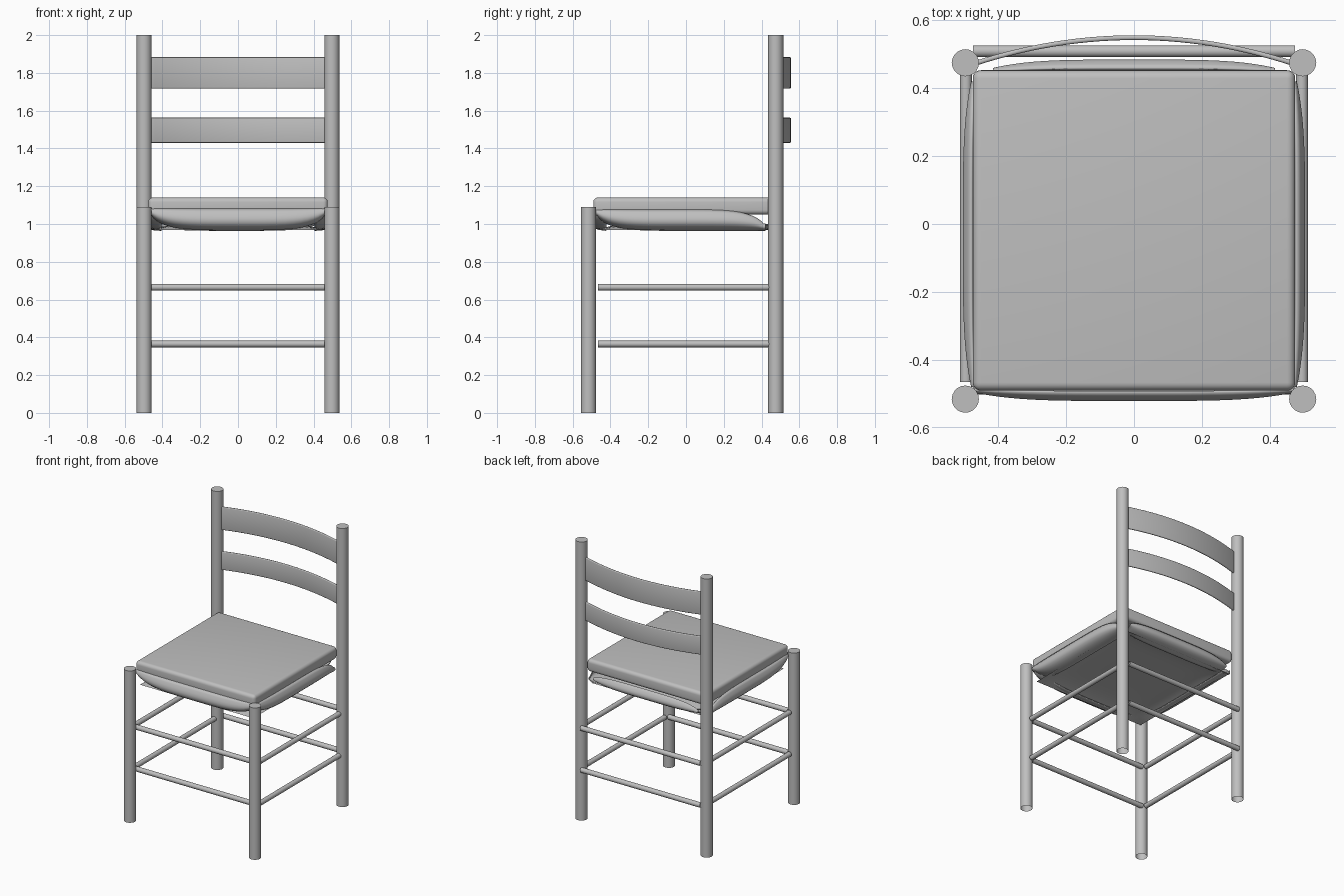
import bpy, bmesh, math
from mathutils import Matrix, Vector

cube = bpy.data.objects.get("Cube")
if cube:
    bpy.data.objects.remove(cube, do_unlink=True)

grey = bpy.data.materials.new("plain_grey")
grey.use_nodes = True
GREY = (0.52, 0.52, 0.52, 1)
grey.diffuse_color = GREY
grey.node_tree.nodes["Principled BSDF"].inputs["Base Color"].default_value = GREY


def finish(bm, name):
    mesh = bpy.data.meshes.new(name)
    bm.to_mesh(mesh)
    bm.free()
    mesh.materials.append(grey)
    for p in mesh.polygons:
        p.use_smooth = True
    mesh.set_sharp_from_angle(angle=math.radians(40))
    obj = bpy.data.objects.new(name, mesh)
    bpy.context.collection.objects.link(obj)
    return obj


def tube(name, start, end, radius, sides, cap_end=False):
    """Open cylinder between two points, optionally closed at its end."""
    a, b = Vector(start), Vector(end)
    turn = (b - a).to_track_quat("Z", "Y").to_matrix().to_4x4()
    bm = bmesh.new()
    bmesh.ops.create_cone(bm, cap_ends=True, segments=sides, radius1=radius,
                          radius2=radius, depth=(b - a).length)
    caps = [f for f in bm.faces if abs(f.normal.z) > 0.9
            and not (cap_end and f.normal.z > 0)]
    bmesh.ops.delete(bm, geom=caps, context="FACES_ONLY")
    bm.transform(Matrix.Translation((a + b) / 2) @ turn)
    return finish(bm, name)


def sheet(bm, rows, cols, point):
    """Grid of quads from a function of two parameters in 0..1."""
    grid = [[bm.verts.new(point(i / rows, j / cols)) for j in range(cols + 1)]
            for i in range(rows + 1)]
    for i in range(rows):
        for j in range(cols):
            bm.faces.new((grid[i][j], grid[i + 1][j],
                          grid[i + 1][j + 1], grid[i][j + 1]))
    bmesh.ops.recalc_face_normals(bm, faces=bm.faces)


# Legs: short at the front, tall at the back, open at the foot
LEG_X, FRONT_Y, BACK_Y = 0.497, -0.516, 0.475
for side, sx in (("right", -1), ("left", 1)):
    x = sx * LEG_X
    tube(f"front_leg_{side}", (x, FRONT_Y, 0), (x, FRONT_Y, 1.09), 0.04, 20, True)
    tube(f"back_leg_{side}", (x, BACK_Y, 0), (x, BACK_Y, 2), 0.04, 20, True)

# Two levels of rungs around the legs
for level, z in (("lower", 0.365), ("upper", 0.665)):
    for side, y in (("front", -0.485), ("back", 0.509)):
        tube(f"{level}_rung_{side}", (-0.475, y, z), (0.475, y, z), 0.0175, 14)
    for side, x in (("right", -0.495), ("left", 0.495)):
        tube(f"{level}_rung_{side}", (x, -0.466, z), (x, 0.484, z), 0.0175, 14)


# Curved back slats
def slat(name, bottom, top):
    def point(u, v):
        x = -0.475 + 0.95 * u
        return x, 0.549 - 0.078 * (x / 0.475) ** 2, bottom + (top - bottom) * v
    bm = bmesh.new()
    sheet(bm, 28, 1, point)
    obj = finish(bm, name)
    mod = obj.modifiers.new("thickness", "SOLIDIFY")
    mod.thickness, mod.offset = 0.014, 0
    edge = obj.modifiers.new("soft_edges", "BEVEL")
    edge.width, edge.segments = 0.006, 3


slat("upper_back_slat", 1.717, 1.883)
slat("lower_back_slat", 1.43, 1.563)

# Seat cushion with rounded edges
bm = bmesh.new()
bmesh.ops.create_cube(bm, size=1, matrix=Matrix.Translation((0, -0.019, 1.095))
                      @ Matrix.Diagonal((0.95, 0.944, 0.09, 1)))
bmesh.ops.bevel(bm, geom=bm.edges[:], offset=0.024, segments=5, profile=0.5,
                affect="EDGES")
finish(bm, "seat_cushion")

BOTTOM = 0.967


# Bulging skirts hanging under the four cushion edges, curling inward below
def skirt(name, centre, turn, half, top, start_lift=1, end_lift=1):
    """Each end tapers to a tip between the bottom (lift 0) and top (lift 1)."""
    def point(u, v):
        s = -math.cos(math.pi * u)
        taper = math.sqrt(max(0.1, 1 - s ** 4))
        height = (top - BOTTOM) * taper
        lift = start_lift if s < 0 else end_lift
        upper = top - (top - BOTTOM - height) * (1 - lift)
        bulge = 0.014 + 0.026 * (1 - s ** 4)
        out = bulge * math.sin(math.pi * min(1, v + 0.1)) - 0.06 * v ** 3
        return s * half, -out, upper - height * math.sin(math.pi / 2 * v)
    bm = bmesh.new()
    sheet(bm, 28, 10, point)
    bm.transform(Matrix.Translation((*centre, 0)) @ Matrix.Rotation(turn, 4, "Z"))
    obj = finish(bm, name)
    mod = obj.modifiers.new("thickness", "SOLIDIFY")
    mod.thickness, mod.offset = 0.006, 0


quarter = math.pi / 2
skirt("front_seat_skirt", (0, -0.482), 0, 0.47, 1.08)
skirt("left_seat_skirt", (0.465, -0.03), quarter, 0.45, 1.075, end_lift=0)
skirt("right_seat_skirt", (-0.465, -0.03), -quarter, 0.45, 1.075, start_lift=0)
skirt("back_seat_skirt", (0, 0.445), 2 * quarter, 0.415, 1.05, 0.5, 0.3)


# Shallow dished underside of the seat
def underside(u, v):
    a, b = 2 * u - 1, 2 * v - 1
    dish = (1 - a ** 6) * (1 - b ** 6)
    return 0.45 * a, -0.018 + 0.45 * b, BOTTOM + 0.035 * dish


bm = bmesh.new()
sheet(bm, 24, 24, underside)
finish(bm, "seat_underside")
